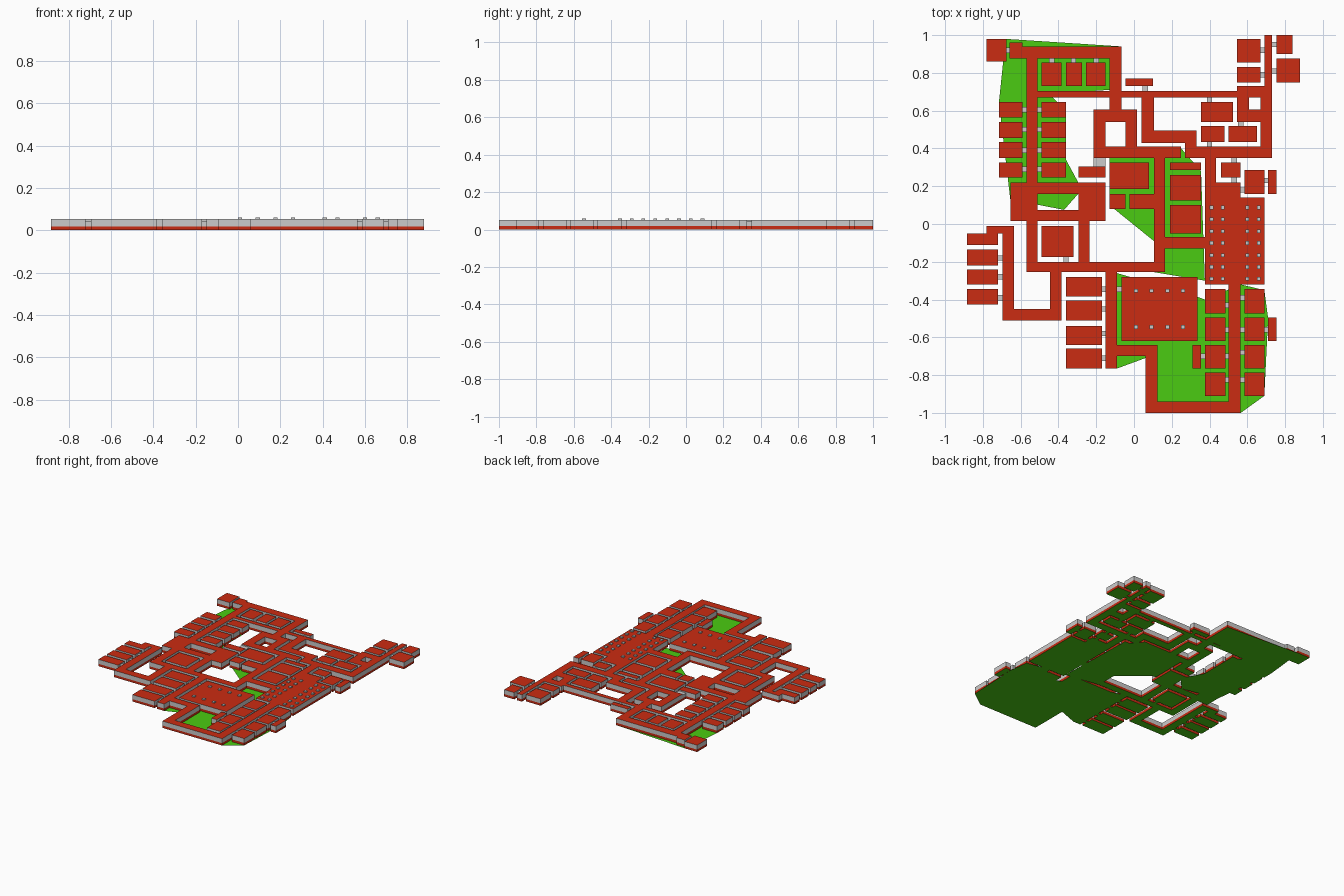
import bpy, bmesh


def material(name, color):
    m = bpy.data.materials.new(name)
    m.diffuse_color = color
    return m


RED = material("red_surface", (0.60, 0.025, 0.006, 1))
GREEN = material("green_base", (0.07, 0.60, 0.006, 1))
BAND, WALL, DOOR, PILLAR = 0.018, 0.052, 0.043, 0.06


def finish(name, bm, mat=None):
    mesh = bpy.data.meshes.new(name)
    bm.to_mesh(mesh)
    bm.free()
    if mat:
        mesh.materials.append(mat)
    bpy.context.collection.objects.link(bpy.data.objects.new(name, mesh))


def plan(rects, z):
    """Flat merged union of (x0, x1, y0, y1) rectangles at height z."""
    xs = sorted({v for r in rects for v in r[:2]})
    ys = sorted({v for r in rects for v in r[2:]})
    bm, verts = bmesh.new(), {}

    def vert(i, j):
        if (i, j) not in verts:
            verts[i, j] = bm.verts.new((xs[i], ys[j], z))
        return verts[i, j]

    for i in range(len(xs) - 1):
        for j in range(len(ys) - 1):
            cx, cy = (xs[i] + xs[i + 1]) / 2, (ys[j] + ys[j + 1]) / 2
            if any(a < cx < b and c < cy < d for a, b, c, d in rects):
                bm.faces.new((vert(i, j), vert(i + 1, j), vert(i + 1, j + 1), vert(i, j + 1)))
    return bm


def skirt(name, rects, z0, z1, mat=None):
    """Vertical sides around the union outline."""
    bm = plan(rects, z0)
    flat = bm.faces[:]
    edges = [e for e in bm.edges if e.is_boundary]
    new = bmesh.ops.extrude_edge_only(bm, edges=edges)["geom"]
    for v in new:
        if isinstance(v, bmesh.types.BMVert):
            v.co.z = z1
    bmesh.ops.recalc_face_normals(bm, faces=bm.faces[:])
    bmesh.ops.delete(bm, geom=flat, context='FACES')
    finish(name, bm, mat)


def sheet(name, rects, z, mat=None, down=False):
    bm = plan(rects, z)
    if down:
        bmesh.ops.reverse_faces(bm, faces=bm.faces[:])
    finish(name, bm, mat)


def building(name, rects, height, roof):
    sheet(name + "_underside", rects, 0, GREEN, True)
    skirt(name + "_base_band", rects, 0, BAND, RED)
    skirt(name + "_walls", rects, BAND, height)
    sheet(name + "_roof", rects, height, roof)


def ring(x0, x1, y0, y1, a, b, c, d):
    """Rectangle with a rectangular courtyard a..b, c..d."""
    return [(x0, a, y0, y1), (b, x1, y0, y1), (a, b, y0, c), (a, b, d, y1)]


def cells(xs, ys):
    return [(*x, *y) for x in xs for y in ys]


# corridors, north half
north = [
    (-.66, -.59, .875, .96), (-.59, -.065, .875, .94), (-.57, -.51, .22, .875),
    (-.13, -.065, .605, .875), (-.51, .55, .67, .705), (-.215, .25, .35, .41),
    (.04, .105, .43, .67), (.04, .33, .43, .495), (.27, .33, .35, .495),
    (.27, .73, .35, .41), (.67, .73, .41, .54), (.69, .73, .73, 1.0),
    (.375, .435, .14, .35), (.375, .565, .14, .22), (.105, .165, -.255, .35),
    (.165, .375, -.13, -.07)]
north += ring(-.215, .015, .35, .605, -.15, -.045, .41, .54)
north += ring(.545, .73, .54, .73, .61, .67, .605, .67)
north += ring(-.655, -.15, .015, .22, -.51, -.295, .075, .16)

# corridors, south half
south = [
    (-.57, -.51, -.255, .015), (-.295, -.235, -.2, .015), (-.57, .165, -.255, -.2),
    (-.445, -.385, -.51, -.255), (-.695, -.385, -.51, -.45), (-.695, -.635, -.51, -.01),
    (-.78, -.635, -.05, -.01), (-.885, -.72, -.11, -.05), (-.15, -.09, -.765, -.255),
    (-.09, .125, -.70, -.64), (.06, .125, -1, -.64), (.06, .565, -1, -.94),
    (.5, .565, -1, -.32)]

# halls and single rooms
rooms = [
    (.375, .69, -.32, .14), (-.065, .335, -.62, -.28),
    (-.78, -.675, .86, .98), (-.045, .10, .73, .77), (.545, .67, .855, .98),
    (.545, .67, .75, .83), (.755, .84, .9, 1.0), (.755, .88, .75, .875),
    (.355, .525, .54, .645), (.355, .48, .435, .52), (.5, .65, .435, .52),
    (.46, .565, .245, .325), (.585, .69, .16, .285), (.71, .755, .16, .285),
    (-.13, .08, .185, .325), (-.295, -.15, .245, .305), (-.13, -.045, .08, .16),
    (-.025, .105, .08, .16), (-.49, -.32, -.175, -.01), (.31, .355, -.765, -.64),
    (.71, .755, -.62, -.495)]

# repeated rows of rooms
rooms += cells([(-.49, -.385), (-.36, -.275), (-.255, -.15)], [(.73, .855)])
rooms += cells([(-.715, -.59), (-.49, -.36)],
               [(.565, .645), (.455, .54), (.35, .435), (.245, .325)])
rooms += cells([(.19, .355)], [(.285, .325), (.125, .26), (-.05, .10)])
rooms += cells([(-.885, -.72)], [(-.22, -.135), (-.32, -.24), (-.425, -.345)])
rooms += cells([(-.36, -.17)],
               [(-.385, -.28), (-.51, -.405), (-.64, -.54), (-.765, -.66)])
rooms += cells([(.375, .485), (.585, .69)],
               [(-.475, -.345), (-.62, -.495), (-.765, -.64), (-.91, -.785)])

building("complex", north + south + rooms, WALL, RED)


# doors: short lower links between rooms and corridors
def doors_x(x0, x1, ys):
    return [(x0, x1, y - .014, y + .014) for y in ys]


def doors_y(y0, y1, xs):
    return [(x - .014, x + .014, y0, y1) for x in xs]


doors = (doors_x(-.675, -.66, [.92]) + doors_y(.855, .875, [-.435, -.32, -.20])
         + doors_x(-.59, -.57, [.605, .50, .39, .29]) + doors_x(-.51, -.49, [.605, .50, .39, .29])
         + doors_y(.705, .73, [.06]) + doors_x(.67, .69, [.92, .79])
         + doors_x(.73, .755, [.95, .81]) + doors_y(.645, .67, [.4])
         + doors_y(.41, .435, [.4]) + doors_y(.52, .54, [.565])
         + doors_y(.325, .35, [.53]) + doors_y(.22, .245, [.53])
         + doors_x(.565, .585, [.18, -.39, -.56, -.68, -.825])
         + doors_x(.485, .5, [-.43, -.56, -.70, -.825])
         + doors_x(.69, .71, [.23, -.56]) + doors_x(.355, .375, [-.70])
         + doors_x(-.72, -.695, [-.18, -.28, -.39])
         + doors_x(-.17, -.15, [-.345, -.45, -.58, -.71])
         + doors_x(-.09, -.065, [-.345]) + doors_y(-.2, -.175, [-.36])
         + [(-.215, -.15, .305, .35)])
building("doors", doors, DOOR, None)


# pillars poking through the hall roofs
def pillars(name, xs, ys):
    building_rects = [(x - .01, x + .01, y - .01, y + .01) for x in xs for y in ys]
    skirt(name + "_sides", building_rects, BAND, PILLAR)
    sheet(name + "_tops", building_rects, PILLAR)


pillars("east_hall_pillars", (.41, .47, .60, .66),
        (.088, .025, -.038, -.10, -.165, -.228, -.29))
pillars("south_hall_pillars", (.01, .093, .177, .26), (-.353, -.545))

# green ground sheets spilling between the buildings
ground = [
    [(-.68, .98), (-.065, .94), (-.13, .71), (-.45, .69), (-.36, .60), (-.36, .34),
     (-.295, .22), (-.295, .16), (-.37, .075), (-.655, .13), (-.715, .645)],
    [(-.13, .36), (.25, .40), (.355, .28), (.375, -.30), (.105, -.255), (.105, -.09), (-.13, .10)],
    [(-.09, -.26), (.335, -.385), (.375, -.40), (.565, -.32), (.69, -.35), (.71, -.50),
     (.69, -.91), (.565, -1), (.06, -1), (.06, -.71), (-.09, -.765)]]
for k, outline in enumerate(ground):
    bm = bmesh.new()
    f = bm.faces.new([bm.verts.new((x, y, 0)) for x, y in outline])
    bmesh.ops.triangulate(bm, faces=[f])
    finish(f"ground_sheet_{k + 1}", bm, GREEN)
